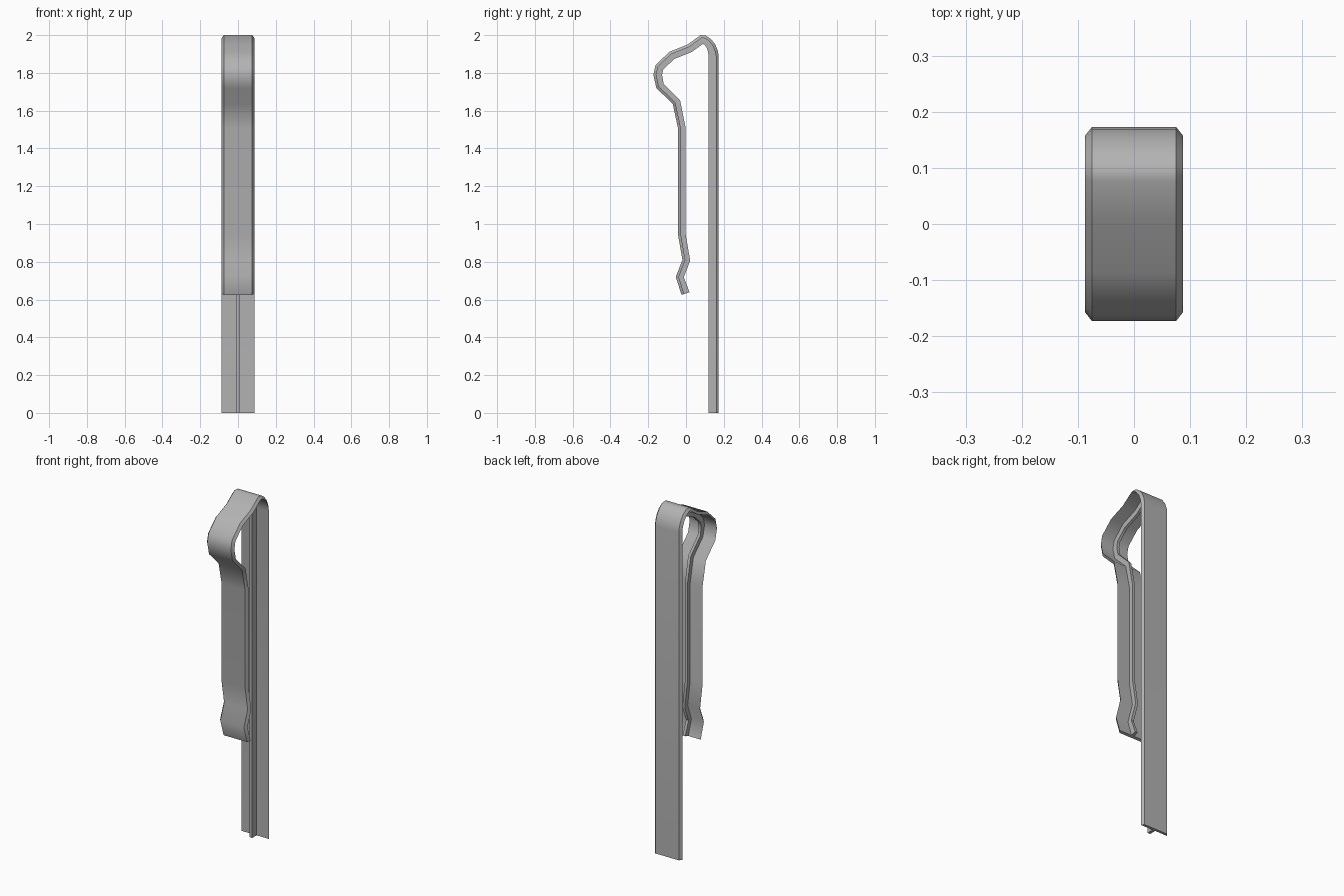
import bpy, bmesh, math
from mathutils import Vector

cube = bpy.data.objects.get("Cube")
if cube:
    bpy.data.objects.remove(cube, do_unlink=True)

# Single metal colour
metal = bpy.data.materials.new("grey metal")
metal.use_nodes = True
grey = (0.45, 0.45, 0.45, 1)
metal.diffuse_color = grey
metal.node_tree.nodes["Principled BSDF"].inputs["Base Color"].default_value = grey

# Outer side of the bent strip: (y, z, total depth including the rib)
path = [
    (0.173, 0, .055), (0.173, 1.89, .055), (0.168, 1.918, .052), (0.155, 1.95, .048),
    (0.132, 1.98, .045), (0.105, 1.998, .045), (0.077, 2.0, .045),
    (0.008, 1.95, .045), (-0.087, 1.912, .045), (-0.161, 1.842, .045),
    (-0.173, 1.79, .045), (-0.157, 1.72, .043), (-0.07, 1.635, .042),
    (-0.042, 1.505, .04), (-0.042, 0.942, .04), (-0.019, 0.81, .04),
    (-0.054, 0.72, .04), (-0.024, 0.625, .045),
]
HALF, FLAT, RIB, SHEET = 0.087, 0.075, 0.008, 0.015


def section(depth):
    """Flat strip with chamfered edges and a thin central rib on the inside."""
    right = [(FLAT, 0), (HALF, SHEET), (RIB, SHEET), (RIB, depth)]
    return right + [(-x, d) for x, d in reversed(right)]


def inward(i):
    """Mitred inward direction at a path point."""
    pts = [Vector(p[:2]) for p in path]
    dirs = [(b - a).normalized() for a, b in zip(pts, pts[1:])]
    normals = [Vector((-d.y, d.x)) for d in dirs]
    before, after = normals[max(i - 1, 0)], normals[min(i, len(normals) - 1)]
    mid = (before + after).normalized()
    return mid / mid.dot(after)


# Sweep the section along the bend
bm = bmesh.new()
rings = []
for i, (y, z, depth) in enumerate(path):
    n = inward(i)
    rings.append([bm.verts.new((x, y + n.x * d, z + n.y * d)) for x, d in section(depth)])
for a, b in zip(rings, rings[1:]):
    for k in range(len(a)):
        j = (k + 1) % len(a)
        bm.faces.new((a[k], a[j], b[j], b[k]))
bm.faces.new(rings[0])
bm.faces.new(rings[-1])
bmesh.ops.recalc_face_normals(bm, faces=bm.faces)

mesh = bpy.data.meshes.new("bent_clip")
bm.to_mesh(mesh)
bm.free()
clip = bpy.data.objects.new("bent_clip", mesh)
bpy.context.collection.objects.link(clip)
mesh.materials.append(metal)

# Smooth bends, sharp chamfers
bpy.ops.object.select_all(action='DESELECT')
clip.select_set(True)
bpy.context.view_layer.objects.active = clip
bpy.ops.object.shade_smooth_by_angle(angle=math.radians(42))
